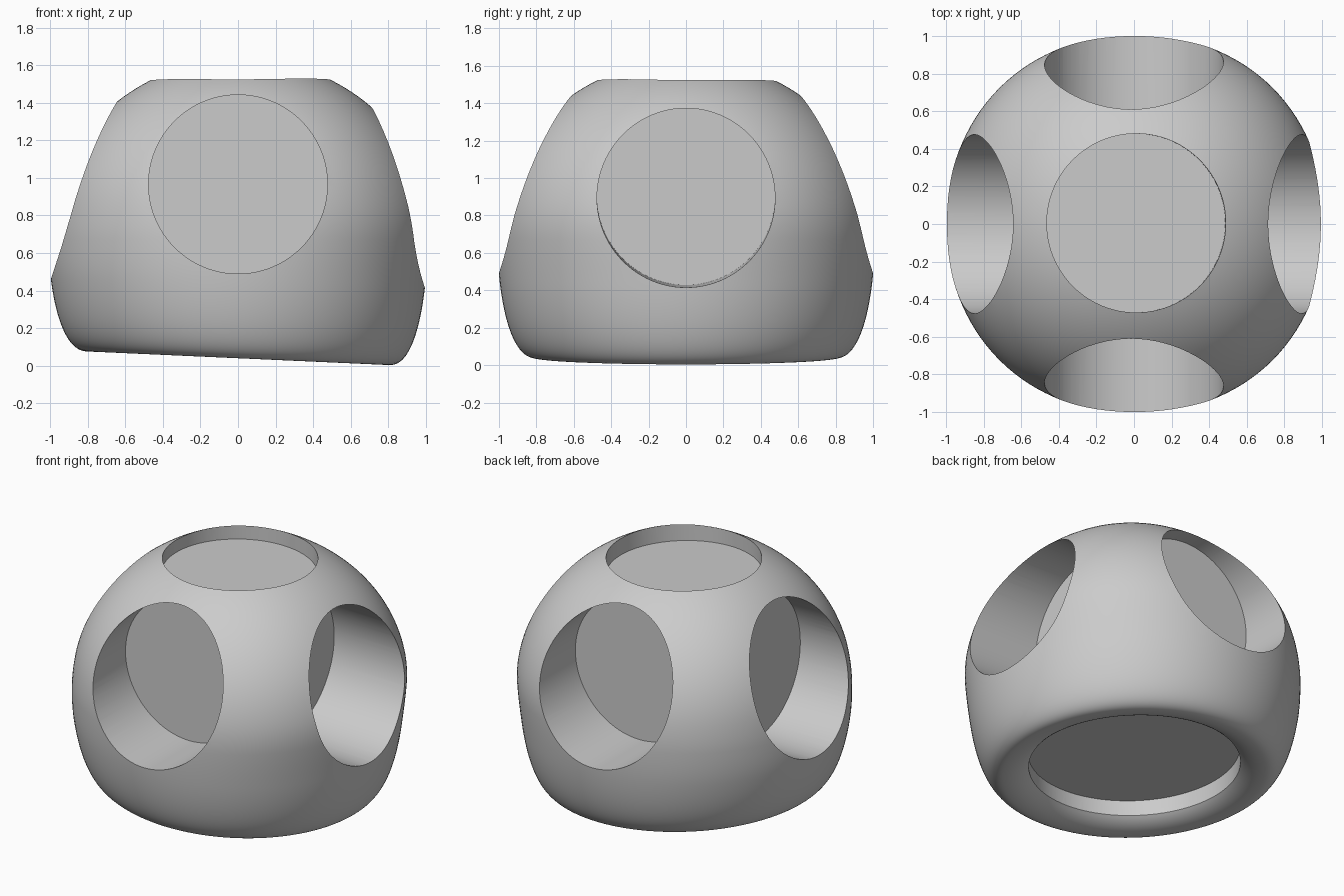
import bpy, bmesh, math
from mathutils import Vector

# Remove the default cube
cube = bpy.data.objects.get("Cube")
if cube:
    bpy.data.objects.remove(cube, do_unlink=True)

# Single grey material
GREY = (0.6, 0.6, 0.6, 1)
grey = bpy.data.materials.new("plain grey")
grey.use_nodes = True
grey.diffuse_color = GREY
grey.node_tree.nodes["Principled BSDF"].inputs["Base Color"].default_value = GREY

RADIUS, MIDDLE, RISE = 1.01, 0.70, 0.932  # widest radius, its height, dome height above it
BASE, FOOT = 0.04, 0.80                   # height and radius of the lowest ring
LIP = 0.22                                # rounding of the inner side of that ring
TILT = 0.045                              # slope of the base towards +x
LEAN = 0.016                              # slight shift of the dome towards +x
BULGE = 0.008                             # extra fullness at the four diagonals
STEPS = 40

# Half profile: flattened dome, rounded lower edge, then a rounded inner lip
profile = []
for i in range(STEPS + 1):
    a = math.pi / 2 * (1 - i / STEPS)
    profile.append((RADIUS * math.cos(a), MIDDLE + RISE * math.sin(a)))
for i in range(1, STEPS + 1):
    a = math.pi / 2 * i / STEPS
    profile.append((FOOT + (RADIUS - FOOT) * max(0, math.cos(a)) ** 0.85,
                    MIDDLE - (MIDDLE - BASE) * math.sin(a)))
for i in range(1, 11):
    a = math.radians(5.5 * i)
    profile.append((FOOT - LIP * math.sin(a), BASE + LIP * (1 - math.cos(a))))
profile.append((0, profile[-1][1]))

# Revolve the profile into a solid body
bm = bmesh.new()
verts = [bm.verts.new((r, 0, z)) for r, z in profile]
edges = [bm.edges.new(pair) for pair in zip(verts, verts[1:])]
bmesh.ops.spin(bm, geom=verts + edges, cent=(0, 0, 0), axis=(0, 0, 1),
               angle=math.tau, steps=128)
bmesh.ops.remove_doubles(bm, verts=bm.verts, dist=0.0005)
bmesh.ops.recalc_face_normals(bm, faces=bm.faces)

# Fill out the diagonals, tilt the base and shift the dome
for v in bm.verts:
    low = min(1, max(0, (MIDDLE - v.co.z) / (MIDDLE - BASE)))
    t = min(1, max(0, (v.co.z - 0.45) / 0.4))
    swell = 1 + BULGE * (1 - low) * (1 - math.cos(4 * math.atan2(v.co.y, v.co.x)))
    v.co.x *= swell
    v.co.y *= swell
    v.co.z -= TILT * v.co.x * low
    v.co.x += LEAN * t * t * (3 - 2 * t)

mesh = bpy.data.meshes.new("body")
bm.to_mesh(mesh)
bm.free()
mesh.materials.append(grey)
body = bpy.data.objects.new("body", mesh)
bpy.context.collection.objects.link(body)


def cut_recess(name, floor, direction, radius, length=0.9):
    """Cut a flat-floored round recess that opens along the direction."""
    d = Vector(direction).normalized()
    bpy.ops.mesh.primitive_cylinder_add(
        vertices=96, radius=radius, depth=length,
        location=Vector(floor) + d * length / 2,
        rotation=d.to_track_quat('Z', 'Y').to_euler())
    cutter = bpy.context.object
    cutter.name = name
    cutter.hide_render = True
    cutter.data.materials.append(grey)
    bpy.ops.object.select_all(action='DESELECT')
    body.select_set(True)
    bpy.context.view_layer.objects.active = body
    mod = body.modifiers.new(name, 'BOOLEAN')
    mod.operation = 'DIFFERENCE'
    mod.solver = 'EXACT'
    mod.object = cutter
    bpy.ops.object.modifier_apply(modifier=mod.name)
    bpy.data.objects.remove(cutter, do_unlink=True)


# Recesses on all six sides
HOLE = 0.476
SKEW = 0.021
cut_recess("front_recess", (0, -0.52, 0.966), (0, -1, 0), HOLE)
cut_recess("back_recess", (0, 0.50, 0.966), (0, 1, 0), HOLE)
cut_recess("left_recess", (0.385, 0, 0.904), (1, 0, -SKEW), HOLE)
cut_recess("right_recess", (-0.52, 0, 0.927), (-1, 0, SKEW), HOLE)
cut_recess("top_recess", (0.01, 0.005, 1.425), (SKEW, 0, 1), HOLE)
cut_recess("bottom_recess", (0, 0, 0.20), (-TILT, 0, -1), 0.648)

# Smooth shading with crisp recess rims
bpy.ops.object.select_all(action='DESELECT')
body.select_set(True)
bpy.context.view_layer.objects.active = body
bpy.ops.object.shade_smooth_by_angle(angle=math.radians(25))
